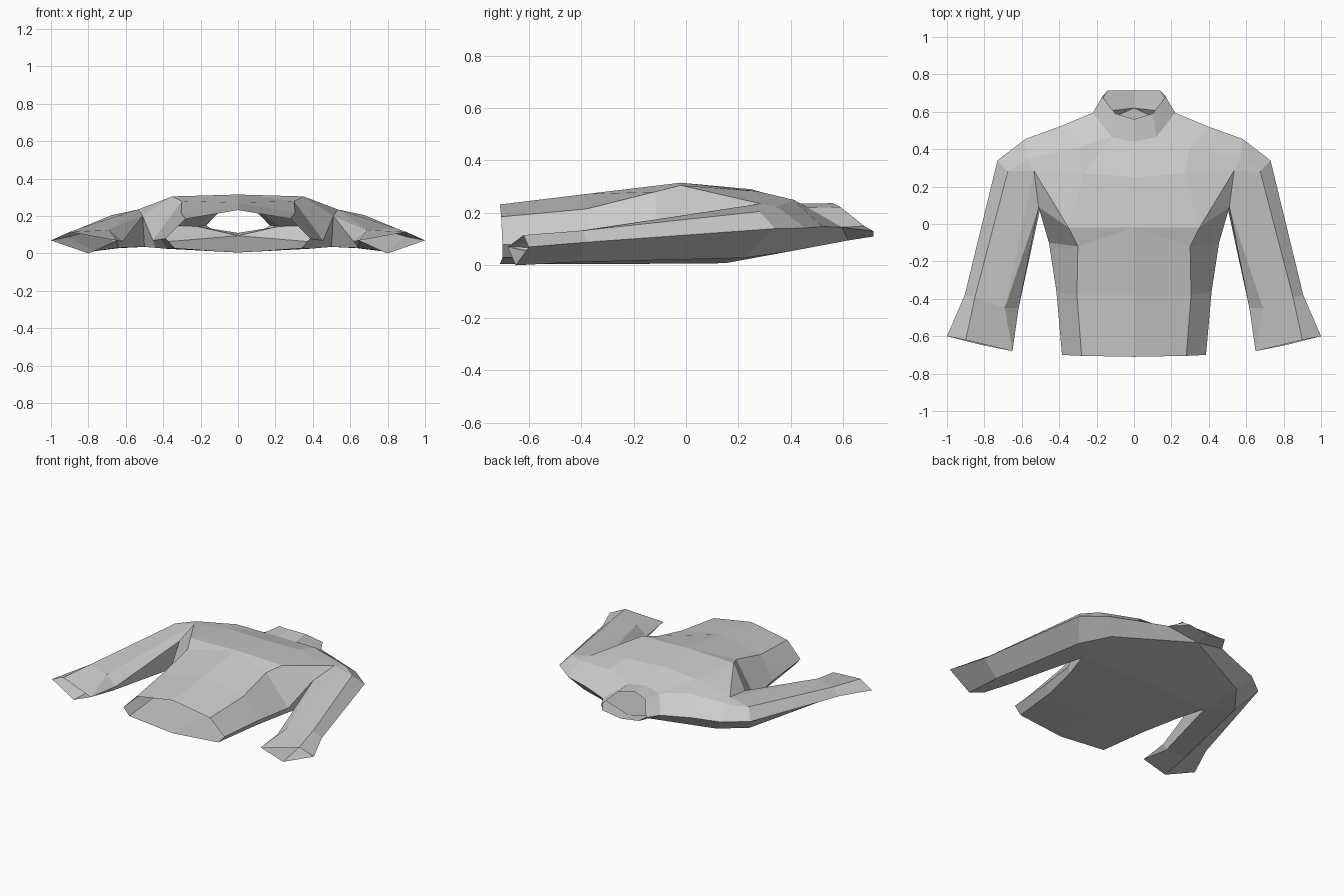
import bpy
import bmesh

default_cube = bpy.data.objects.get("Cube")
if default_cube:
    bpy.data.objects.remove(default_cube, do_unlink=True)

# One plain grey cloth
cloth = bpy.data.materials.new("grey_cloth")
cloth.use_nodes = True
GREY = (0.6, 0.6, 0.6, 1)
cloth.diffuse_color = GREY
cloth.node_tree.nodes["Principled BSDF"].inputs["Base Color"].default_value = GREY


def loft(name, strips, closed=False):
    """Skin each strip of equal-length rows; repeated points make triangles."""
    bm = bmesh.new()
    made = {}

    def vert(point):
        if point not in made:
            made[point] = bm.verts.new(point)
        return made[point]

    for rows in strips:
        for low, high in zip(rows, rows[1:]):
            count = len(low)
            for i in range(count if closed else count - 1):
                j = (i + 1) % count
                corners = list(dict.fromkeys((low[i], low[j], high[j], high[i])))
                if len(corners) > 2:
                    bm.faces.new([vert(p) for p in corners])
    bmesh.ops.recalc_face_normals(bm, faces=bm.faces)
    mesh = bpy.data.meshes.new(name)
    bm.to_mesh(mesh)
    bm.free()
    mesh.materials.append(cloth)
    part = bpy.data.objects.new(name, mesh)
    bpy.context.collection.objects.link(part)
    mirror = part.modifiers.new("Mirror", 'MIRROR')
    mirror.use_axis[0] = True
    mirror.use_clip = True


# Seam points shared by neighbouring parts (left half)
bust_centre = (0, -.02, .315)
bust_side = (.35, -.02, .305)
armpit = (.51, .09, .2)
armpit_back = (.5, .09, .035)
arm_front = (.535, .285, .235)
arm_top = (.675, .28, .205)
arm_outer = (.73, .34, .14)
arm_back = (.64, .22, .028)
back_centre = (0, .15, .008)
blade = (.51, .39, .052)
neck_front = (0, .44, .235)
neck_mid = (.12, .465, .22)
neck_side = (.22, .595, .145)
neck_back = (0, .62, .095)
shoulder_in = (.4, .52, .148)
shoulder_out = (.58, .455, .142)
chest_centre = (0, .25, .29)
chest_mid = (.27, .27, .283)

# Body tube: front centre, front edge, flank, back edge, back centre
hem = [(0, -.71, .232), (.28, -.705, .185), (.385, -.7, .08), (.34, -.7, .03), (0, -.71, .005)]
waist = [(0, -.38, .272), (.305, -.38, .215), (.415, -.36, .075), (.38, -.36, .025), (0, -.38, .005)]
ribs = [bust_centre, (.3, -.12, .28), (.455, -.1, .07), (.44, -.1, .03), (0, -.1, .006)]
bust = [bust_centre, bust_side, armpit, armpit_back, back_centre]
loft("body", [[hem, waist, ribs, bust]])

# Yoke: chest, front of shoulders, back of shoulders, upper back
chest = [
    [bust_centre, bust_side, armpit],
    [bust_centre, bust_side, arm_front],
    [chest_centre, chest_mid, arm_front],
]
collar_front = [[chest_centre, chest_mid], [neck_front, neck_mid]]
shoulder = [
    [chest_mid, chest_mid, arm_front, arm_top],
    [neck_mid, (.3, .41, .25), (.57, .35, .222), arm_top],
    [neck_side, shoulder_in, shoulder_out, arm_outer],
]
shoulder_back = [
    [neck_side, shoulder_in, shoulder_out, arm_outer],
    [neck_back, blade, blade, arm_back],
]
upper_back = [[back_centre, armpit_back, arm_back], [neck_back, blade, arm_back]]
loft("yoke", [chest, collar_front, shoulder, shoulder_back, upper_back])

# Sleeves: armhole, forearm and open four-sided cuff
elbow_ridge = (.69, -.45, .125)
cuff_inner = (.65, -.68, .07)
armhole = [armpit, arm_front, arm_top, arm_outer, arm_back, armpit_back, armpit]
forearm = [elbow_ridge, elbow_ridge, (.85, -.39, .133), (.905, -.38, .088),
           (.77, -.42, .012), (.64, -.45, .03), (.617, -.45, .065)]
cuff = [cuff_inner, cuff_inner, (.9, -.62, .115), (1, -.6, .07),
        (.8, -.65, 0), cuff_inner, cuff_inner]
loft("sleeves", [[armhole, forearm, cuff]], closed=True)

# Collar: short open tube leaning back
collar_base = [neck_front, neck_mid, neck_side, neck_side, neck_back]
collar_rim = [(0, .56, .237), (.1, .59, .222), (.17, .68, .15), (.14, .715, .13), (0, .715, .11)]
loft("collar", [[collar_base, collar_rim]])
